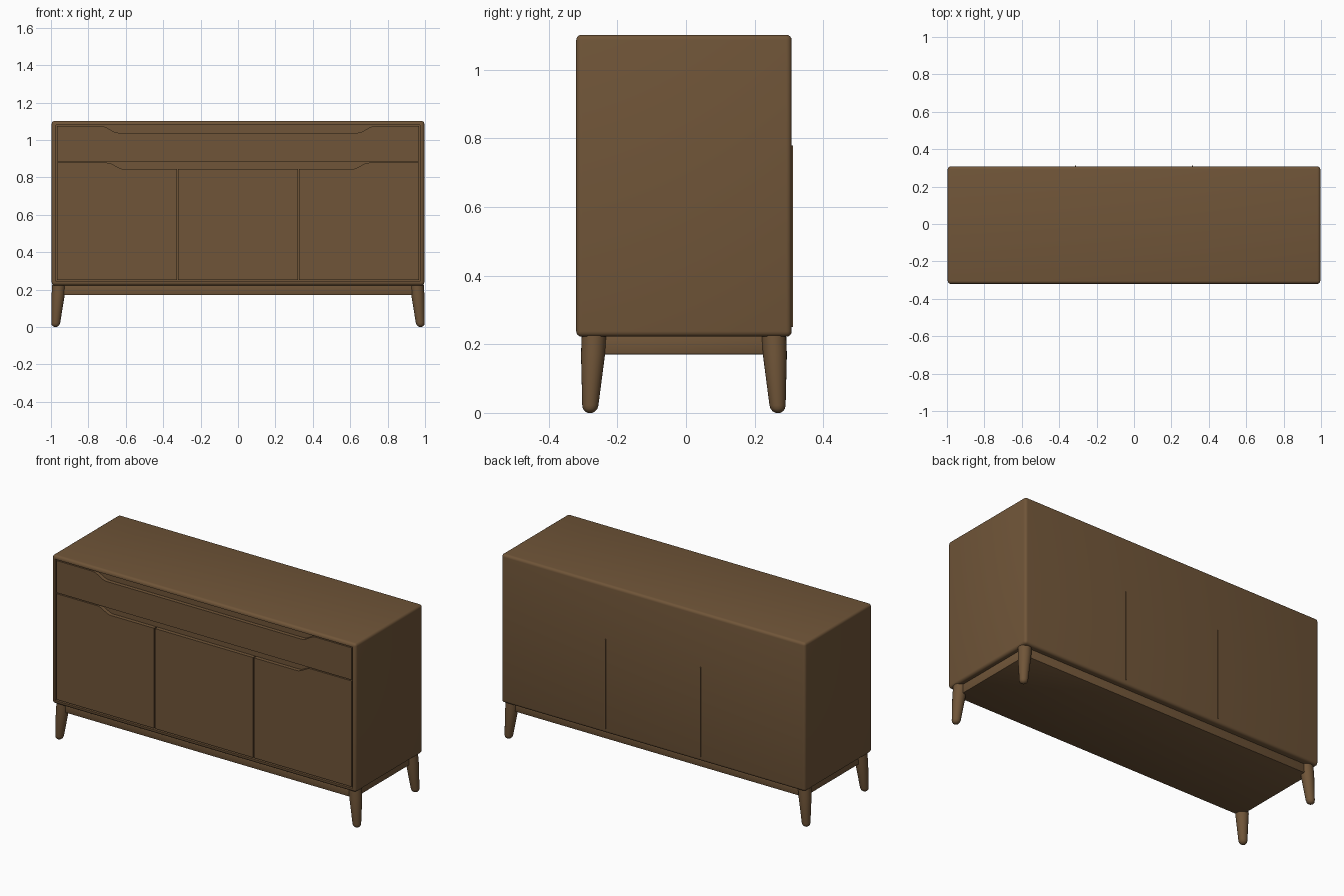
import bpy, bmesh, math
from mathutils import Vector

if "Cube" in bpy.data.objects:
    bpy.data.objects.remove(bpy.data.objects["Cube"])

wood = bpy.data.materials.new("brown_wood")
wood.diffuse_color = (0.162, 0.091, 0.040, 1)
wood.use_nodes = True
wood.node_tree.nodes["Principled BSDF"].inputs["Base Color"].default_value = wood.diffuse_color
YC = -0.006                      # depth centre of the cabinet
FRONT, BACK = -0.32, 0.308


def finish(name, bm, angle=35):
    bmesh.ops.recalc_face_normals(bm, faces=bm.faces[:])
    me = bpy.data.meshes.new(name)
    bm.to_mesh(me)
    bm.free()
    ob = bpy.data.objects.new(name, me)
    bpy.context.collection.objects.link(ob)
    me.materials.append(wood)
    bpy.ops.object.select_all(action='DESELECT')
    ob.select_set(True)
    bpy.context.view_layer.objects.active = ob
    bpy.ops.object.shade_smooth_by_angle(angle=math.radians(angle))
    return ob


def box_bm(lo, hi, bevel=0.0, seg=3):
    bm = bmesh.new()
    bmesh.ops.create_cube(bm, size=1)
    for v in bm.verts:
        v.co = Vector([(a + b) / 2 + c * (b - a) for a, b, c in zip(lo, hi, v.co)])
    if bevel:
        bmesh.ops.bevel(bm, geom=bm.edges[:], offset=bevel, segments=seg,
                        profile=0.5, affect='EDGES')
    return bm


# Cabinet shell: rounded box with a shallow recess in the front
bm = box_bm((-0.996, FRONT, 0.222), (0.996, BACK, 1.102), 0.016, 4)
bm.normal_update()
front = max((f for f in bm.faces if f.normal.y < -0.9), key=lambda f: f.calc_area())
bmesh.ops.inset_region(bm, faces=[front], thickness=0.008)
bmesh.ops.inset_region(bm, faces=[front], thickness=0.0005)
bmesh.ops.translate(bm, verts=front.verts[:], vec=(0, 0.024, 0))
finish("cabinet_shell", bm)


# Front panels, with a scooped finger pull along the top edge
def panel(name, x0, x1, z0, z1, outer, scoop, run=0.09):
    def top(x):
        t = min(max((outer - abs(x)) / run, 0), 1)
        return z1 - scoop * t * t * (3 - 2 * t)
    xs = {x0, x1}
    for i in range(9):
        for s in (-1, 1):
            x = s * (outer - run * i / 8)
            if x0 < x < x1:
                xs.add(x)
    outline = [(x0, z0), (x1, z0)] + [(x, top(x)) for x in sorted(xs, reverse=True)]
    bm = bmesh.new()
    face = bm.faces.new([bm.verts.new((x, FRONT + 0.001, z)) for x, z in outline])
    ext = bmesh.ops.extrude_face_region(bm, geom=[face])
    bmesh.ops.translate(bm, vec=(0, 0.025, 0),
                        verts=[g for g in ext['geom'] if isinstance(g, bmesh.types.BMVert)])
    finish(name, bm, 30)


panel("drawer_front", -0.967, 0.967, 0.884, 1.074, 0.73, 0.036)
for side, x0, x1 in (("left", -0.967, -0.327), ("middle", -0.321, 0.321),
                     ("right", 0.327, 0.967)):
    panel(side + "_door", x0, x1, 0.251, 0.878, 0.70, 0.034)

# Base frame under the cabinet
finish("base_frame", box_bm((-0.965, -0.288, 0.17), (0.965, 0.272, 0.226), 0.004, 2))

# Splayed, tapered round legs with rounded feet
PROFILE = [(0.226, 0.036), (0.17, 0.035), (0.022, 0.0235), (0.012, 0.021),
           (0.005, 0.0155), (0.0, 0.007)]
SIDES = 24


def leg(name, sx, sy):
    bm = bmesh.new()
    rings = []
    for z, r in PROFILE:
        t = 1 - z / 0.226
        cx, cy = sx * (0.957 + 0.019 * t), YC + sy * (0.262 + 0.012 * t)
        rings.append([bm.verts.new((cx + r * math.cos(2 * math.pi * i / SIDES),
                                    cy + r * math.sin(2 * math.pi * i / SIDES), z))
                      for i in range(SIDES)])
    for a, b in zip(rings, rings[1:]):
        for i in range(SIDES):
            j = (i + 1) % SIDES
            bm.faces.new((a[i], a[j], b[j], b[i]))
    bm.faces.new(rings[0])
    bm.faces.new(rings[-1])
    finish(name, bm, 50)


for sx, nx in ((-1, "left"), (1, "right")):
    for sy, ny in ((-1, "front"), (1, "back")):
        leg(f"{ny}_{nx}_leg", sx, sy)
    # Thin joint strip on the back panel
    finish(f"back_{nx}_joint", box_bm((sx * 0.312 - 0.003, BACK - 0.002, 0.25),
                                      (sx * 0.312 + 0.003, BACK + 0.004, 0.78)))
